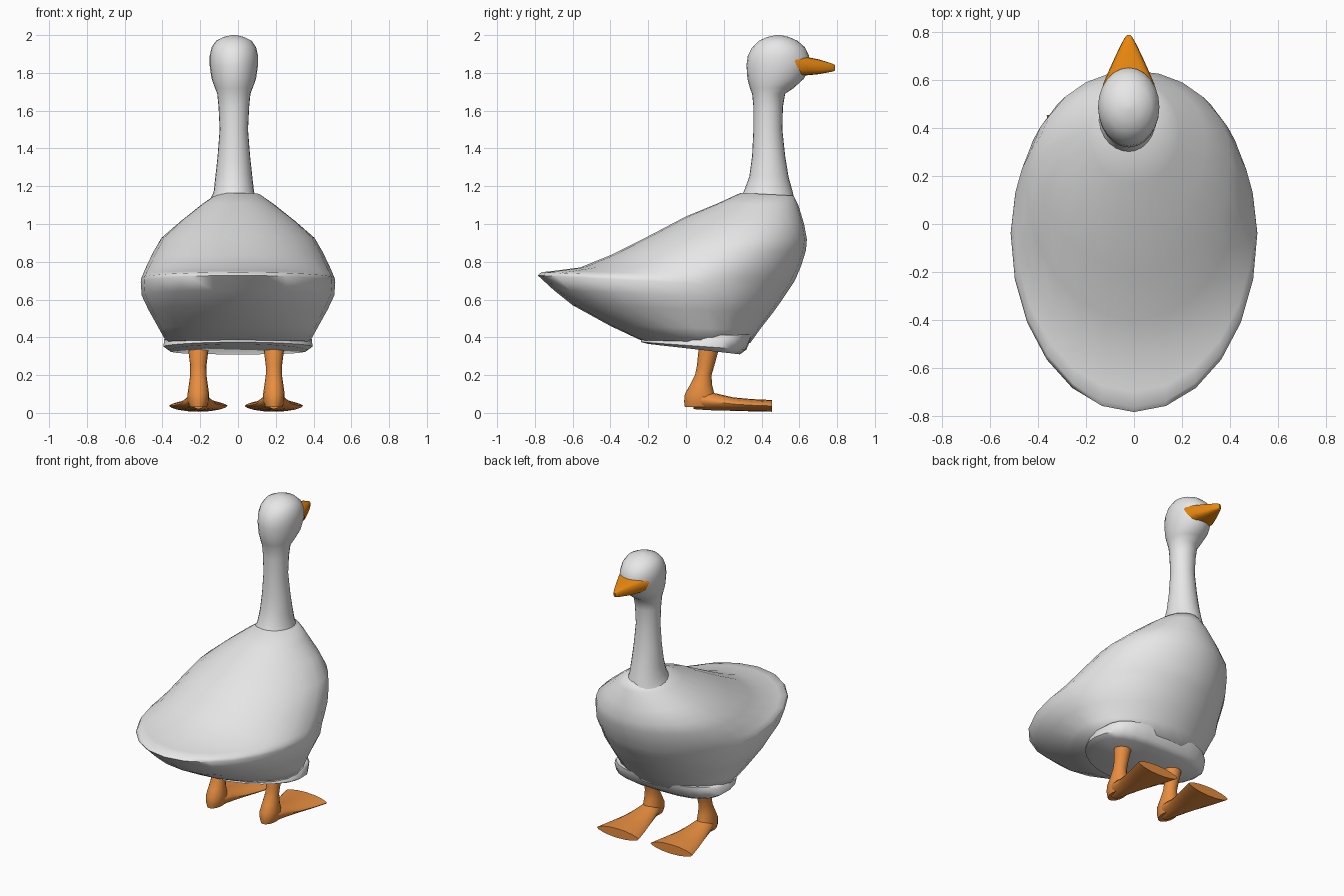
import bpy, bmesh, math

if "Cube" in bpy.data.objects:
    bpy.data.objects.remove(bpy.data.objects["Cube"])


def material(name, rgb):
    m = bpy.data.materials.new(name)
    m.diffuse_color = (*rgb, 1)
    m.use_nodes = True
    m.node_tree.nodes["Principled BSDF"].inputs["Base Color"].default_value = m.diffuse_color
    return m


WHITE = material("feather white", (0.8, 0.8, 0.8))
BEAK = material("beak orange", (0.9, 0.27, 0.005))
LEG = material("leg orange", (0.8, 0.27, 0.05))


def spow(v, p):
    return math.copysign(abs(v) ** p, v)


def loft(name, rings, mat, angle=40):
    """Skin a list of closed rings of points and cap both ends."""
    bm = bmesh.new()
    loops = [[bm.verts.new(p) for p in ring] for ring in rings]
    n = len(loops[0])
    for a, b in zip(loops, loops[1:]):
        for i in range(n):
            j = (i + 1) % n
            bm.faces.new((a[i], a[j], b[j], b[i]))
    bm.faces.new(loops[0])
    bm.faces.new(loops[-1])
    bmesh.ops.recalc_face_normals(bm, faces=bm.faces)
    me = bpy.data.meshes.new(name)
    bm.to_mesh(me)
    bm.free()
    me.materials.append(mat)
    ob = bpy.data.objects.new(name, me)
    bpy.context.collection.objects.link(ob)
    bpy.ops.object.select_all(action='DESELECT')
    ob.select_set(True)
    bpy.context.view_layer.objects.active = ob
    bpy.ops.object.shade_smooth_by_angle(angle=math.radians(angle))
    return ob


def flat_ring(yb, zb, yf, zf, hw, x=0, n=24, mid=.5, front=1, back=1):
    """Oval from a back point to a front point, widest at fraction mid;
    front and back set how square each half is."""
    pts = []
    for i in range(n):
        a = 2 * math.pi * i / n
        c, s = math.cos(a), math.sin(a)
        p = front if s > 0 else back
        t = mid + (1 - mid if s > 0 else mid) * spow(s, p)
        pts.append((x + hw * spow(c, p),
                    yb + (yf - yb) * t, zb + (zf - zb) * t))
    return pts


def upright_ring(y, z0, z1, hw, x=0, n=16, p=1, lean=0):
    """Oval facing forward; lean shifts its upper half back and widens it."""
    pts = []
    for i in range(n):
        a = 2 * math.pi * i / n
        s = spow(math.sin(a), p)
        up = lean * (s + 1) / 2
        pts.append((x + (hw + .5 * up) * spow(math.cos(a), min(p, 1)), y - up,
                    (z0 + z1) / 2 + (z1 - z0) / 2 * s))
    return pts


# Body with a broad tail rim: back y, back z, front y, front z, half width
body = [(.29, 1.165, .57, 1.15, .115), (.17, 1.11, .595, 1.10, .19),
        (0, 1.04, .625, 1.0, .30), (-.2, .935, .64, .92, .405),
        (-.4, .835, .635, .86, .45), (-.56, .77, .61, .78, .485),
        (-.70, .752, .585, .72, .503), (-.765, .745, .57, .69, .512),
        (-.785, .728, .55, .66, .515), (-.70, .65, .51, .60, .51),
        (-.60, .57, .46, .53, .475), (-.40, .46, .39, .44, .42),
        (-.24, .385, .34, .37, .38)]
loft("body", [flat_ring(*r, mid=.5 if i < 2 else .56)
              for i, r in enumerate(body)], WHITE, 80)

# Belly pad, squarer in front and pointed behind
belly = [(-.20, .405, .35, .415, .37), (-.235, .392, .345, .395, .39),
         (-.24, .375, .32, .335, .395), (-.20, .365, .285, .31, .365)]
loft("belly", [flat_ring(*r, mid=.6, front=.7, back=1.1)
               for r in belly], WHITE, 50)

# Neck and head: z, back y, front y, half width
neck = [(1.12, .28, .575, .13), (1.17, .305, .565, .107), (1.25, .335, .543, .098),
        (1.36, .35, .525, .086), (1.5, .357, .51, .075), (1.62, .357, .513, .081),
        (1.69, .35, .525, .088), (1.72, .338, .57, .10), (1.77, .325, .625, .118),
        (1.84, .32, .655, .128), (1.89, .327, .652, .128), (1.935, .35, .63, .118),
        (1.97, .385, .59, .094), (1.99, .43, .545, .055), (2.0, .475, .50, .012)]
loft("neck_and_head",
     [flat_ring(b, z, f, z, w, x=-.022) for z, b, f, w in neck], WHITE, 60)

# Beak: y, low z, high z, half width, lean
beak = [(.615, 1.785, 1.90, .092, .06), (.65, 1.788, 1.888, .078, .03),
        (.70, 1.793, 1.872, .056, 0), (.75, 1.802, 1.857, .032, 0),
        (.78, 1.808, 1.847, .015, 0), (.79, 1.813, 1.84, .006, 0)]
loft("beak", [upright_ring(y, a, b, w, x=-.022, p=.65, lean=l)
              for y, a, b, w, l in beak], BEAK)

# Legs and webbed feet
shin = [(.40, .085, .185, .058), (.33, .066, .172, .053), (.25, .058, .15, .043),
        (.20, .048, .135, .043), (.15, .022, .138, .05), (.10, -.006, .15, .057),
        (.06, -.01, .16, .057), (.03, -.006, .15, .045)]
foot = [(.04, .02, .11, .04), (.08, .017, .12, .058),
        (.15, .013, .105, .072), (.25, .011, .082, .098), (.35, .008, .073, .127),
        (.455, .006, .068, .155)]
for side, x in (("left", -.21), ("right", .19)):
    loft(side + "_leg", [flat_ring(b, z, f, z, w, x=x, n=16)
                         for z, b, f, w in shin], LEG, 60)
    loft(side + "_foot", [upright_ring(y, a, b, w, x=x, p=1.25)
                          for y, a, b, w in foot], LEG)
